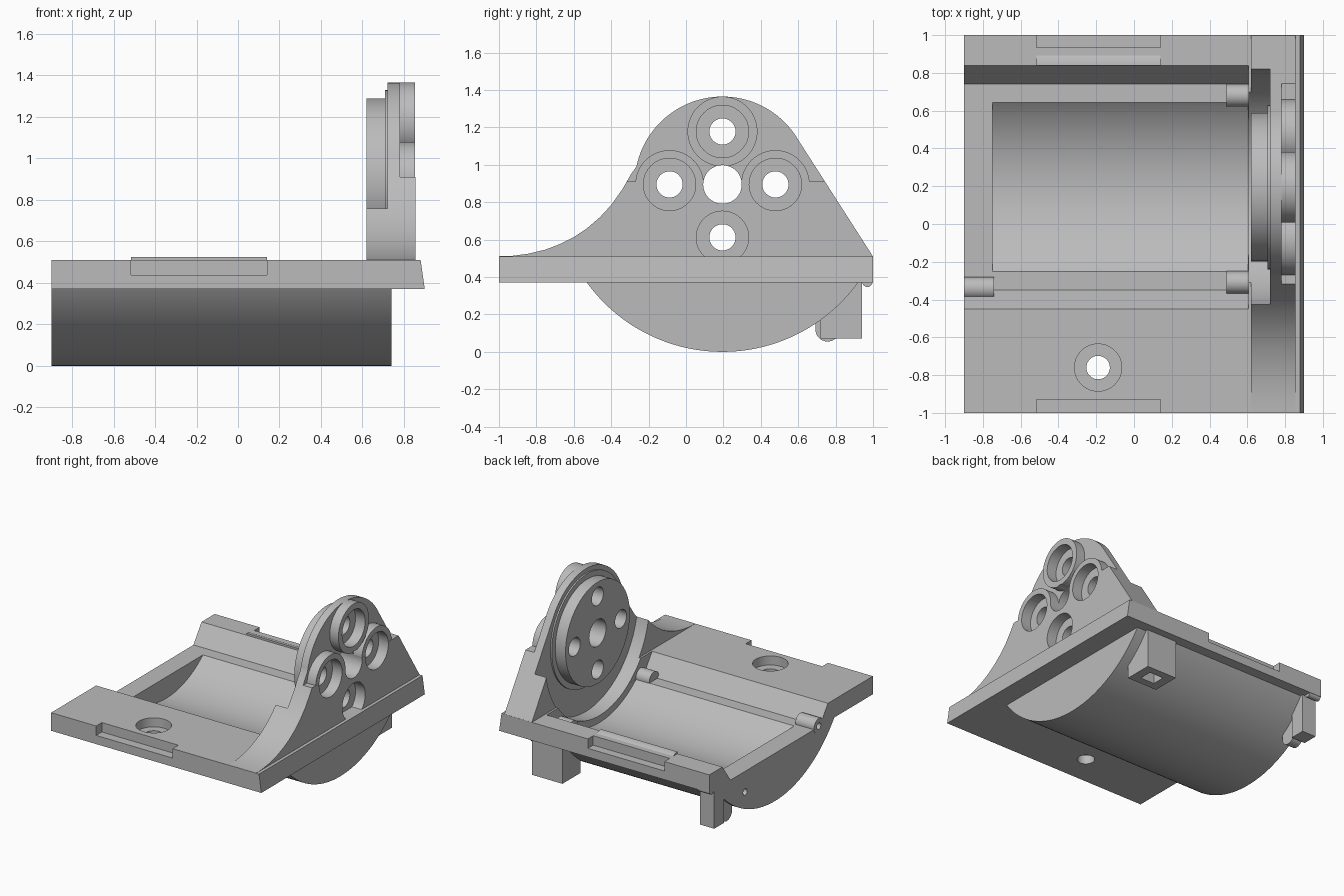
import bpy, bmesh
from math import sin, cos, radians, pi

cube = bpy.data.objects.get("Cube")
if cube:
    bpy.data.objects.remove(cube, do_unlink=True)

grey = bpy.data.materials.new("light_grey")
grey.use_nodes = True
GREY = (0.5, 0.5, 0.5, 1)
grey.diffuse_color = GREY
grey.node_tree.nodes["Principled BSDF"].inputs["Base Color"].default_value = GREY

AY, AZ = 0.195, 0.895          # shared axis of barrel and hub


def prism(name, axis, pts, lo, hi):
    """Extrude a closed 2D outline along one axis."""
    place = {"x": lambda p, t: (t, p[0], p[1]),
             "y": lambda p, t: (p[0], t, p[1]),
             "z": lambda p, t: (p[0], p[1], t)}[axis]
    bm = bmesh.new()
    a = [bm.verts.new(place(p, lo)) for p in pts]
    b = [bm.verts.new(place(p, hi)) for p in pts]
    bm.faces.new(a)
    bm.faces.new(b)
    n = len(pts)
    for i in range(n):
        j = (i + 1) % n
        bm.faces.new((a[i], a[j], b[j], b[i]))
    bmesh.ops.recalc_face_normals(bm, faces=bm.faces)
    me = bpy.data.meshes.new(name)
    bm.to_mesh(me)
    bm.free()
    me.materials.append(grey)
    ob = bpy.data.objects.new(name, me)
    bpy.context.collection.objects.link(ob)
    return ob


def arc(c, r, start, end, n=48):
    angles = [radians(start + (end - start) * i / n) for i in range(n + 1)]
    return [(c[0] + r * cos(t), c[1] + r * sin(t)) for t in angles]


def cyl(name, axis, c, r, lo, hi, n=64):
    return prism(name, axis, arc(c, r, 0, 360, n)[:-1], lo, hi)


def box(name, x, y, z):
    return prism(name, "z", [(x[0], y[0]), (x[1], y[0]), (x[1], y[1]), (x[0], y[1])], *z)


def boolean(target, tool, op="DIFFERENCE"):
    mod = target.modifiers.new("bool", "BOOLEAN")
    mod.operation, mod.object, mod.solver = op, tool, "EXACT"
    bpy.context.view_layer.objects.active = target
    bpy.ops.object.modifier_apply(modifier=mod.name)
    bpy.data.objects.remove(tool, do_unlink=True)


def cut(target, tool):
    boolean(target, tool)


def add(target, tool):
    boolean(target, tool, "UNION")


# Base plate with the half-round barrel below
base = prism("base_plate", "y", [(-.9, .37), (.9, .37), (.88, .51), (-.9, .51)], -1, 1)
add(base, prism("barrel", "x", arc((AY, AZ), AZ, 210, 330, 96), -.899, .74))

# Sloped trough, round cavity and hub recess
cut(base, prism("trough", "x", [(-.521, .61), (-.35, .37), (.74, .37), (.911, .61)], -1, .605))
cut(base, cyl("cavity", "x", (AY, AZ), .69, -.75, .604, 128))
cut(base, cyl("recess", "x", (AY, AZ), .635, .59, .72, 128))

# Edge notches and screw hole
for y in ((-1.1, -.93), (.935, 1.1)):
    cut(base, box("notch", (-.515, .14), y, (.437, .7)))
cut(base, cyl("counterbore", "z", (-.19, -.76), .125, .44, .7))
cut(base, cyl("screw_hole", "z", (-.19, -.76), .062, .2, .7))

# Pin seats along the trough
for y, x0, x1 in ((.68, .49, .61), (-.31, .49, .61), (-.34, -.9, -.74)):
    add(base, cyl("pin_seat", "x", (y, .376), .06, x0, x1, 32))
for y, z in ((-.34, .376), (.56, .21)):
    cut(base, cyl("pin_hole", "x", (y, z), .025, -1, -.78, 24))

# Rounded latch bar on the rear edge
prism("latch_bar", "x", arc((.84, .43), .095, 0, 90, 16) + [(.84, .43)], -.515, .14)

# Upright end wall
outline = [(-.999, .45), (-.999, .511), (-.93, .513), (-.84, .525), (-.75, .547), (-.67, .578),
           (-.6, .613), (-.53, .66), (-.46, .72), (-.4, .785), (-.34, .87), (-.3, .94)]
outline += arc((AY, AZ), .47, 168, 30) + [(.999, .511), (.999, .45)]
wall = prism("end_wall", "x", outline, .62, .855)
cut(wall, cyl("recess", "x", (AY, AZ), .635, .5, .72, 128))
cut(wall, box("upper_step", (.78, 1), (-1.1, 1.1), (.91, 1.6)))

# Hub disc facing the trough
add(wall, cyl("hub_rim", "x", (AY, AZ), .435, .708, .74, 96))
add(wall, cyl("hub_disc", "x", (AY, AZ), .393, .62, .73, 96))

# Screw bosses around the hub, then their holes
spots = [(AY + .283 * cos(a), AZ + .283 * sin(a)) for a in (0, pi / 2, pi, 3 * pi / 2)]
for i, c in enumerate(spots[:3]):
    add(wall, cyl("boss", "x", c, .187 if i == 1 else .183, .75, .854))
cut(wall, cyl("centre_hole", "x", (AY, AZ), .103, .5, 1))
for c in spots:
    cut(wall, cyl("counterbore", "x", c, .14, .772, 1))
    cut(wall, cyl("bolt_hole", "x", c, .07, .5, 1))

# Rear feet under the plate
foot = box("socket_foot", (.4, .66), (.72, .94), (.07, .37))
cut(foot, box("socket", (.47, .59), (.78, .88), (0, .2)))
box("hinge_foot", (-.9, -.78), (.82, .94), (.07, .37))
prism("hinge_lug", "x", arc((.757, .12), .065, 180, 360, 24) + [(.822, .3), (.692, .3)], -.88, -.8)
cyl("hinge_bead", "x", (.97, .375), .028, -.9, -.8, 24)

# Smooth curved faces, keep edges sharp
bpy.ops.object.select_all(action="DESELECT")
for ob in bpy.context.collection.objects:
    if ob.type == "MESH":
        ob.select_set(True)
        bpy.context.view_layer.objects.active = ob
bpy.ops.object.shade_smooth_by_angle(angle=radians(25))
